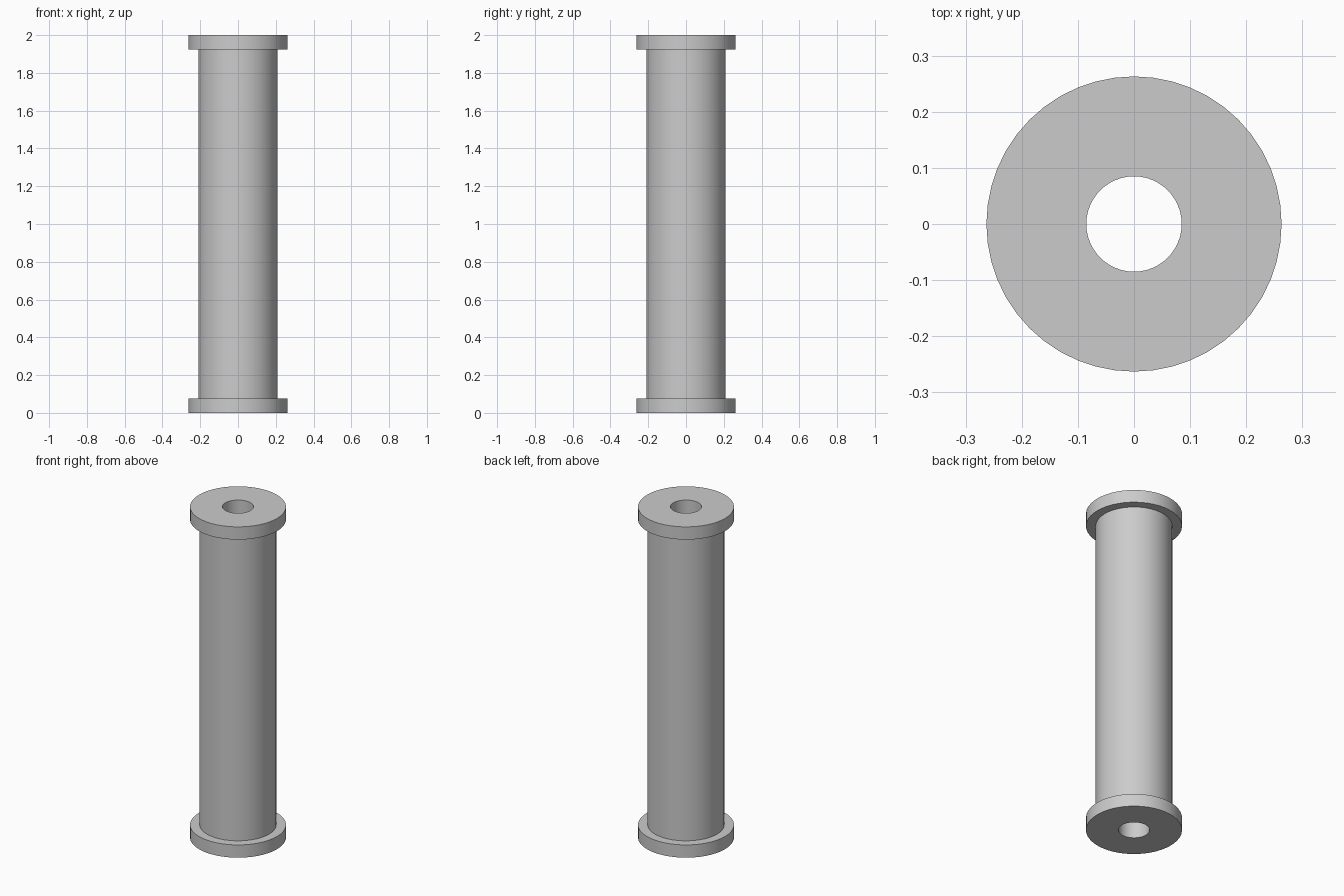
import bpy
import bmesh
import math

cube = bpy.data.objects.get("Cube")
if cube:
    bpy.data.objects.remove(cube, do_unlink=True)

# Overall sizes
HEIGHT = 2.0
FLANGE_RADIUS = 0.263
FLANGE_THICKNESS = 0.077
BARREL_RADIUS = 0.21
BORE_RADIUS = 0.085
SIDES = 48

# Plain grey material
GREY = (0.6, 0.6, 0.6, 1.0)
grey = bpy.data.materials.new("plain_grey")
grey.use_nodes = True
grey.diffuse_color = GREY
grey.node_tree.nodes["Principled BSDF"].inputs["Base Color"].default_value = GREY


def lathe(name, profile, material):
    """Revolve a closed (radius, height) profile around the z axis."""
    bm = bmesh.new()
    verts = [bm.verts.new((r, 0, z)) for r, z in profile]
    edges = [bm.edges.new((a, b)) for a, b in zip(verts, verts[1:] + verts[:1])]
    bmesh.ops.spin(bm, geom=verts + edges, cent=(0, 0, 0), axis=(0, 0, 1),
                   angle=math.tau, steps=SIDES, use_merge=True)
    bmesh.ops.remove_doubles(bm, verts=bm.verts, dist=0.0001)
    bmesh.ops.recalc_face_normals(bm, faces=bm.faces)
    mesh = bpy.data.meshes.new(name)
    bm.to_mesh(mesh)
    bm.free()
    mesh.materials.append(material)
    obj = bpy.data.objects.new(name, mesh)
    bpy.context.collection.objects.link(obj)
    return obj


# Flanged tube: bottom half of the outer profile, mirrored for the top
lower = [
    (BORE_RADIUS, 0),
    (FLANGE_RADIUS, 0),
    (FLANGE_RADIUS, FLANGE_THICKNESS),
    (BARREL_RADIUS, FLANGE_THICKNESS),
]
upper = [(r, HEIGHT - z) for r, z in reversed(lower)]
spool = lathe("flanged_tube", lower + upper, grey)

# Smooth round walls, crisp rims
bpy.ops.object.select_all(action="DESELECT")
spool.select_set(True)
bpy.context.view_layer.objects.active = spool
bpy.ops.object.shade_smooth_by_angle(angle=math.radians(30))
